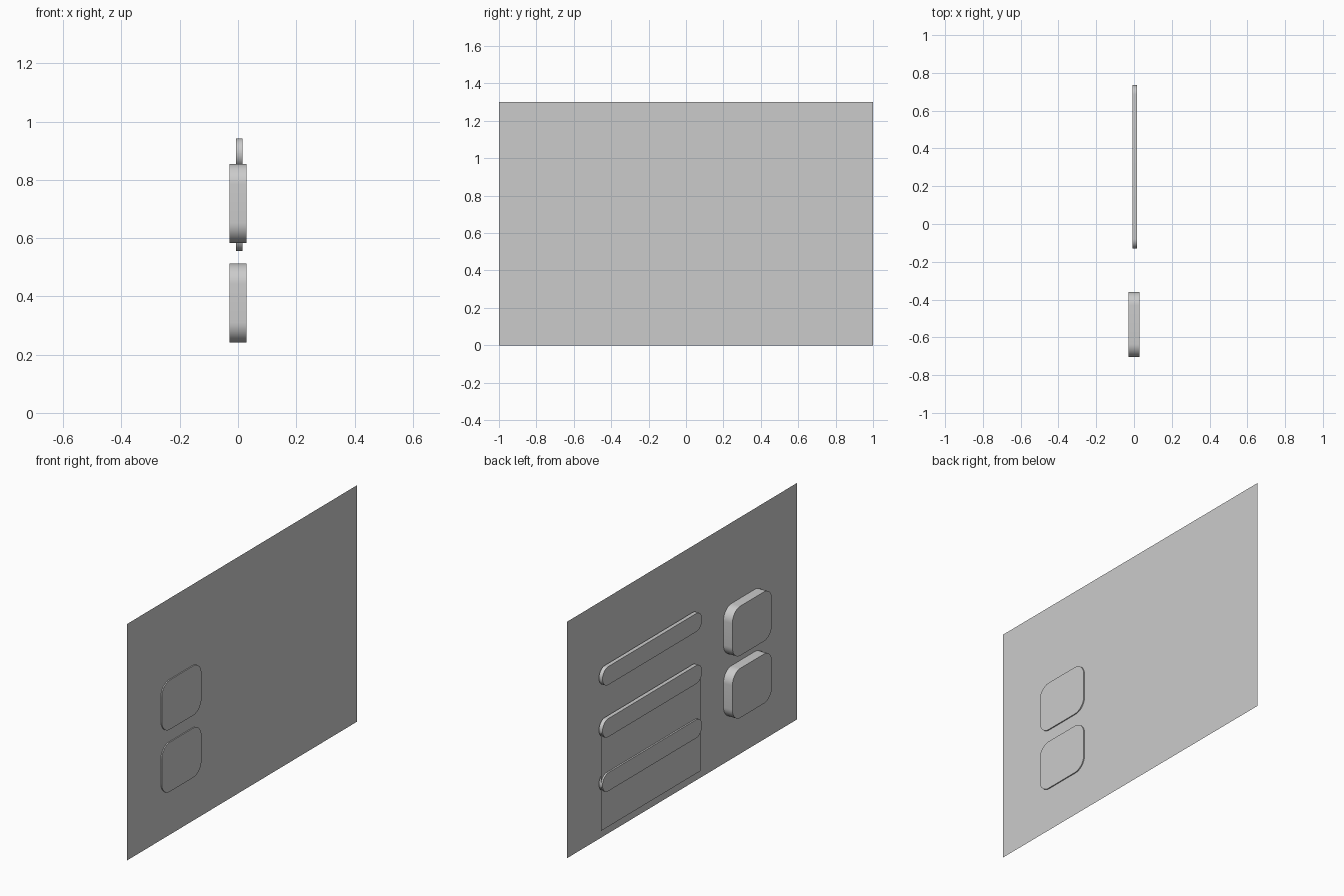
import bpy
import bmesh
from math import cos, sin, pi

cube = bpy.data.objects.get("Cube")
if cube:
    bpy.data.objects.remove(cube, do_unlink=True)

grey = bpy.data.materials.new("plain grey")
grey.use_nodes = True
COLOUR = (0.6, 0.6, 0.6, 1)
grey.diffuse_color = COLOUR
grey.node_tree.nodes["Principled BSDF"].inputs["Base Color"].default_value = COLOUR


def rounded_outline(y0, y1, z0, z1, radius, steps=12):
    """Points around a rectangle in the YZ plane, with round corners if radius > 0."""
    if radius == 0:
        return [(y0, z0), (y1, z0), (y1, z1), (y0, z1)]
    corners = [(y1 - radius, z1 - radius), (y0 + radius, z1 - radius),
               (y0 + radius, z0 + radius), (y1 - radius, z0 + radius)]
    points = []
    for i, (cy, cz) in enumerate(corners):
        for k in range(steps + 1):
            a = (i + k / steps) * pi / 2
            points.append((cy + radius * cos(a), cz + radius * sin(a)))
    return points


def slab(name, x0, x1, y0, y1, z0, z1, radius=0):
    """Sheet at x0, or a slab from x0 to x1."""
    bm = bmesh.new()
    outline = rounded_outline(y0, y1, z0, z1, radius)
    face = bm.faces.new([bm.verts.new((x0, y, z)) for y, z in outline])
    if x1 > x0:
        new = bmesh.ops.extrude_face_region(bm, geom=[face])["geom"]
        moved = [v for v in new if isinstance(v, bmesh.types.BMVert)]
        bmesh.ops.translate(bm, verts=moved, vec=(x1 - x0, 0, 0))
        bmesh.ops.remove_doubles(bm, verts=bm.verts, dist=0.0001)
        bmesh.ops.recalc_face_normals(bm, faces=bm.faces)
    mesh = bpy.data.meshes.new(name)
    bm.to_mesh(mesh)
    bm.free()
    mesh.materials.append(grey)
    obj = bpy.data.objects.new(name, mesh)
    bpy.context.collection.objects.link(obj)
    if radius:
        bpy.ops.object.select_all(action="DESELECT")
        obj.select_set(True)
        bpy.context.view_layer.objects.active = obj
        bpy.ops.object.shade_smooth_by_angle()
    return obj


# Large backing sheet
slab("backing_sheet", 0.024, 0.024, -1, 1, 0, 1.3)

# Two thick rounded square buttons that pass through the sheet
for name, z in (("upper_button", 0.583), ("lower_button", 0.241)):
    slab(name, -0.03, 0.03, -0.705, -0.36, z, z + 0.272, 0.07)

# Three slim bars with round ends
for name, z in (("top_bar", 0.841), ("middle_bar", 0.555), ("bottom_bar", 0.257)):
    slab(name, -0.007, 0.015, -0.13, 0.735, z, z + 0.101, 0.05)

# Thin panel hanging from the middle bar through the bottom bar
slab("hanging_panel", 0.002, 0.002, -0.13, 0.735, 0.055, 0.605)
